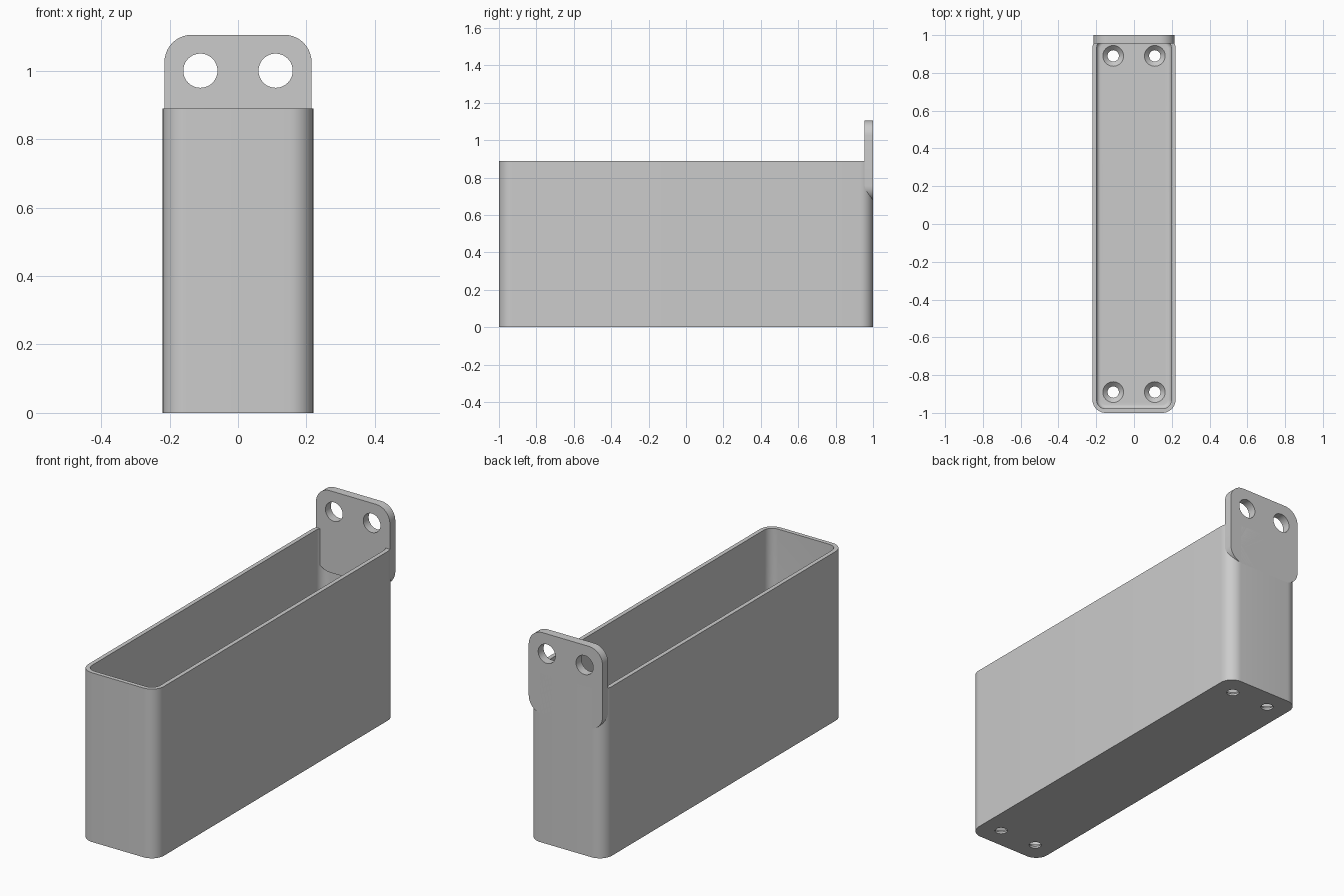
import bpy, bmesh
from math import sin, cos, pi, radians

cube = bpy.data.objects.get("Cube")
if cube:
    bpy.data.objects.remove(cube, do_unlink=True)

HALF_W, HALF_L, HEIGHT = 0.22, 1.0, 0.89
WALL, FLOOR, CORNER, FILLET = 0.022, 0.035, 0.07, 0.022

grey = bpy.data.materials.new("plain grey")
grey.use_nodes = True
colour = (0.6, 0.6, 0.6, 1)
grey.diffuse_color = colour
grey.node_tree.nodes["Principled BSDF"].inputs["Base Color"].default_value = colour


def rounded_rect(half_a, half_b, radius, steps=10):
    """Outline of a rectangle with round corners, counter-clockwise."""
    points = []
    for quarter, (sa, sb) in enumerate([(1, 1), (-1, 1), (-1, -1), (1, -1)]):
        for i in range(steps + 1):
            t = (quarter + i / steps) * pi / 2
            points.append((sa * (half_a - radius) + radius * cos(t),
                           sb * (half_b - radius) + radius * sin(t)))
    return points


def loft(name, rings):
    """Skin a stack of equal rings and cap both ends."""
    bm = bmesh.new()
    loops = [[bm.verts.new(p) for p in ring] for ring in rings]
    n = len(loops[0])
    for low, high in zip(loops, loops[1:]):
        for i in range(n):
            j = (i + 1) % n
            bm.faces.new((low[i], low[j], high[j], high[i]))
    bm.faces.new(loops[0][::-1])
    bm.faces.new(loops[-1])
    bmesh.ops.recalc_face_normals(bm, faces=bm.faces[:])
    mesh = bpy.data.meshes.new(name)
    bm.to_mesh(mesh)
    bm.free()
    mesh.materials.append(grey)
    obj = bpy.data.objects.new(name, mesh)
    bpy.context.collection.objects.link(obj)
    return obj


def finish(obj, cutters):
    """Cut the holes, then smooth the curved faces."""
    bpy.ops.object.select_all(action="DESELECT")
    bpy.context.view_layer.objects.active = obj
    obj.select_set(True)
    for cutter in cutters:
        mod = obj.modifiers.new("hole", "BOOLEAN")
        mod.object = cutter
        mod.solver = "EXACT"
        bpy.ops.object.modifier_apply(modifier=mod.name)
        bpy.data.objects.remove(cutter, do_unlink=True)
    bpy.ops.object.shade_smooth_by_angle(angle=radians(30))


def circle(radius, n=40):
    return [(radius * cos(2 * pi * i / n), radius * sin(2 * pi * i / n)) for i in range(n)]


# Open tray: outer wall, rim, inner wall, floor fillet
def ring(inset, z):
    return [(x, y, z) for x, y in
            rounded_rect(HALF_W - inset, HALF_L - inset, CORNER - inset)]


rings = [ring(0, 0), ring(0, HEIGHT), ring(WALL, HEIGHT)]
for k in range(7):
    t = k / 6 * pi / 2
    rings.append(ring(WALL + FILLET * (1 - cos(t)), FLOOR + FILLET * (1 - sin(t))))
tray = loft("tray", rings)

# Countersunk screw holes in the floor
screw_cuts = []
for x in (-0.11, 0.11):
    for y in (-0.89, 0.89):
        profile = [(0.03, -0.05), (0.03, 0.01), (0.055, FLOOR), (0.055, FLOOR + 0.02)]
        screw_cuts.append(loft("screw_cutter", [
            [(x + a, y + b, z) for a, b in circle(r)] for r, z in profile]))
finish(tray, screw_cuts)

# Mounting tab on the back wall with two round holes
TAB_MID, TAB_HALF = 0.89, 0.215
outline = rounded_rect(0.215, TAB_HALF, 0.08)
tab = loft("mounting_tab", [[(a, y, TAB_MID + b) for a, b in outline]
                            for y in (0.955, 1.0)])
tab_cuts = [loft("tab_cutter", [[(x + a, y, 1.0 + b) for a, b in circle(0.05)]
                                for y in (0.9, 1.05)]) for x in (-0.11, 0.11)]
finish(tab, tab_cuts)
